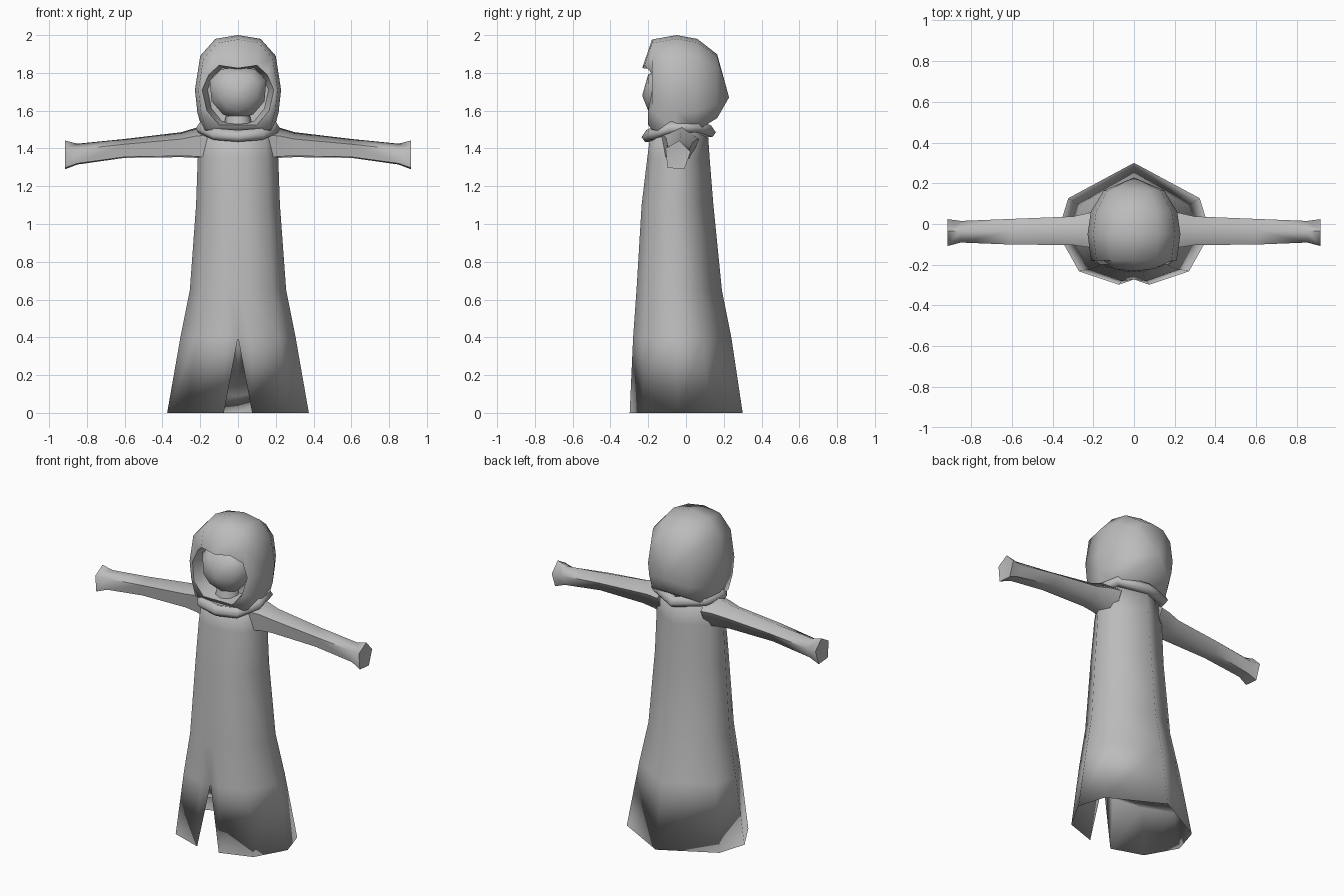
import bpy
import bmesh
from mathutils import Vector

cube = bpy.data.objects.get("Cube")
if cube:
    bpy.data.objects.remove(cube, do_unlink=True)

cloth = bpy.data.materials.new("grey cloth")
cloth.use_nodes = True
GREY = (0.5, 0.5, 0.5, 1)
cloth.diffuse_color = GREY
cloth.node_tree.nodes["Principled BSDF"].inputs["Base Color"].default_value = GREY


def finish(name, bm, angle=None):
    """Turn a bmesh into a smooth shaded object."""
    bmesh.ops.remove_doubles(bm, verts=bm.verts, dist=0.0005)
    bmesh.ops.recalc_face_normals(bm, faces=bm.faces)
    mesh = bpy.data.meshes.new(name)
    bm.to_mesh(mesh)
    bm.free()
    mesh.materials.append(cloth)
    obj = bpy.data.objects.new(name, mesh)
    bpy.context.collection.objects.link(obj)
    bpy.ops.object.select_all(action="DESELECT")
    obj.select_set(True)
    bpy.context.view_layer.objects.active = obj
    if angle:
        bpy.ops.object.shade_smooth_by_angle(angle=angle)
    else:
        bpy.ops.object.shade_smooth()
    return obj


def mirrored(half):
    """Close a half outline across x = 0."""
    other = [(-x, y, z) for x, y, z in reversed(half) if x > 0]
    return half + other


def add_ring(bm, points):
    return [bm.verts.new(p) for p in points]


def bridge(bm, a, b):
    n = len(a)
    for i in range(n):
        j = (i + 1) % n
        quad = list(dict.fromkeys((a[i], a[j], b[j], b[i])))
        if len(quad) > 2:
            bm.faces.new(quad)


def fan(bm, ring, point):
    tip = bm.verts.new(point)
    for i, v in enumerate(ring):
        bm.faces.new((v, ring[(i + 1) % len(ring)], tip))


def loft(bm, rings):
    loops = [add_ring(bm, r) for r in rings]
    for a, b in zip(loops, loops[1:]):
        bridge(bm, a, b)
    return loops


# Robe: one outline scaled to each height, from back to front
OUTLINE = [(0, 1), (.86, .42), (1, -.15), (.72, -.78), (.2, -1), (0, -.97)]
ROWS = [(.4, .305, -.28, .24), (.65, .255, -.262, .19), (1.1, .222, -.235, .145),
        (1.35, .213, -.205, .125), (1.5, .195, -.185, .115)]


def robe_ring(z, width, front, back):
    mid, depth = (front + back) / 2, (back - front) / 2
    return mirrored([(x * width, mid + t * depth, z) for x, t in OUTLINE])


bm = bmesh.new()
loops = loft(bm, [robe_ring(*row) for row in ROWS])
fan(bm, loops[-1], (0, -.03, 1.52))

# Hem with the front slit: its middle vertex is the slit's apex
hem_points = robe_ring(0, .375, -.298, .3)
apex = len(OUTLINE) - 1
hem = [loops[0][i] if i == apex else bm.verts.new(p) for i, p in enumerate(hem_points)]
bridge(bm, loops[0], hem)

# Lining: a ceiling inside the skirt that rises to the front
lining = [hem[i] if i == apex else bm.verts.new((x * .88, y * .88, .2 - .37 * y))
          for i, (x, y, z) in enumerate(hem_points)]
bridge(bm, hem, lining)
fan(bm, lining, (0, -.06, .19))
finish("robe", bm)

# Sleeves: five-sided, flaring at the shoulder and the cuff
SECTION = [(.1, 1), (-1, .45), (-.85, -.9), (.5, -1), (1, .2)]
STATIONS = [(.15, -.03, .1, 1.43, .09), (.22, -.03, .085, 1.43, .08),
            (.3, -.033, .07, 1.42, .066), (.6, -.038, .063, 1.4, .05),
            (.85, -.038, .053, 1.37, .055), (.915, -.042, .066, 1.366, .076)]
for side, label in ((1, "left"), (-1, "right")):
    bm = bmesh.new()
    rings = [[(side * x, y + u * w, z + v * h) for u, v in SECTION]
             for x, y, w, z, h in STATIONS]
    loops = loft(bm, rings)
    bm.faces.new(loops[0])
    fan(bm, loops[-1], (side * .905, -.042, 1.366))
    finish(label + "_sleeve", bm, 1.2)

# Collar: a soft folded band around the neck
PATH = mirrored([(0, -.205, 1.465), (.12, -.185, 1.475), (.195, -.08, 1.51),
                 (.165, .06, 1.515), (0, .128, 1.49)])
BAND = [(.03, -.005), (.005, .032), (-.04, .02), (-.03, -.03), (.012, -.03)]
bm = bmesh.new()
rings = []
for x, y, z in PATH:
    out = Vector((x, y + .03, 0)).normalized()
    rings.append([(x + out.x * r, y + out.y * r, z + h) for r, h in BAND])
loops = loft(bm, rings)
bridge(bm, loops[-1], loops[0])
finish("collar", bm)

# Hood: face opening, brim, then shrinking loops to the back of the head
SHELL = [(0, .29), (.12, .27), (.2, .18), (.228, 0), (.215, -.12), (.185, -.23)]
CENTRE = 1.71


def hood_ring(scale, y):
    return mirrored([(x * scale, y, CENTRE + h * scale) for x, h in SHELL])


rim = mirrored([(0, -.232, 1.825), (.1, -.22, 1.84), (.155, -.175, 1.79),
                (.19, -.18, 1.71), (.165, -.2, 1.6), (.1, -.2, 1.525)])
inside = [(x * .85, -.08, CENTRE + (z - CENTRE) * .9) for x, y, z in rim]
bm = bmesh.new()
loops = loft(bm, [inside, rim, hood_ring(.92, -.18), hood_ring(1, -.05),
                  hood_ring(.93, .06), hood_ring(.65, .165)])
fan(bm, loops[-1], (0, .228, 1.67))
fan(bm, loops[0], (0, -.06, CENTRE))
finish("hood", bm, 1.1)

# Face: a rounded low-poly mask with a pointed chin
FACE = [(0, .13), (.09, .12), (.15, .06), (.14, -.05), (.08, -.12), (0, -.145)]
bm = bmesh.new()
loops = loft(bm, [mirrored([(x * s, y, 1.7 + h * s) for x, h in FACE])
                  for s, y in ((1, -.07), (1, -.14), (.7, -.2))])
fan(bm, loops[-1], (0, -.232, 1.68))
bm.faces.new(loops[0])
finish("face", bm)

# Neck
bm = bmesh.new()
bmesh.ops.create_cone(bm, cap_ends=True, segments=8, radius1=.09, radius2=.06, depth=.14)
bmesh.ops.translate(bm, verts=bm.verts, vec=(0, -.1, 1.52))
finish("neck", bm, .8)
